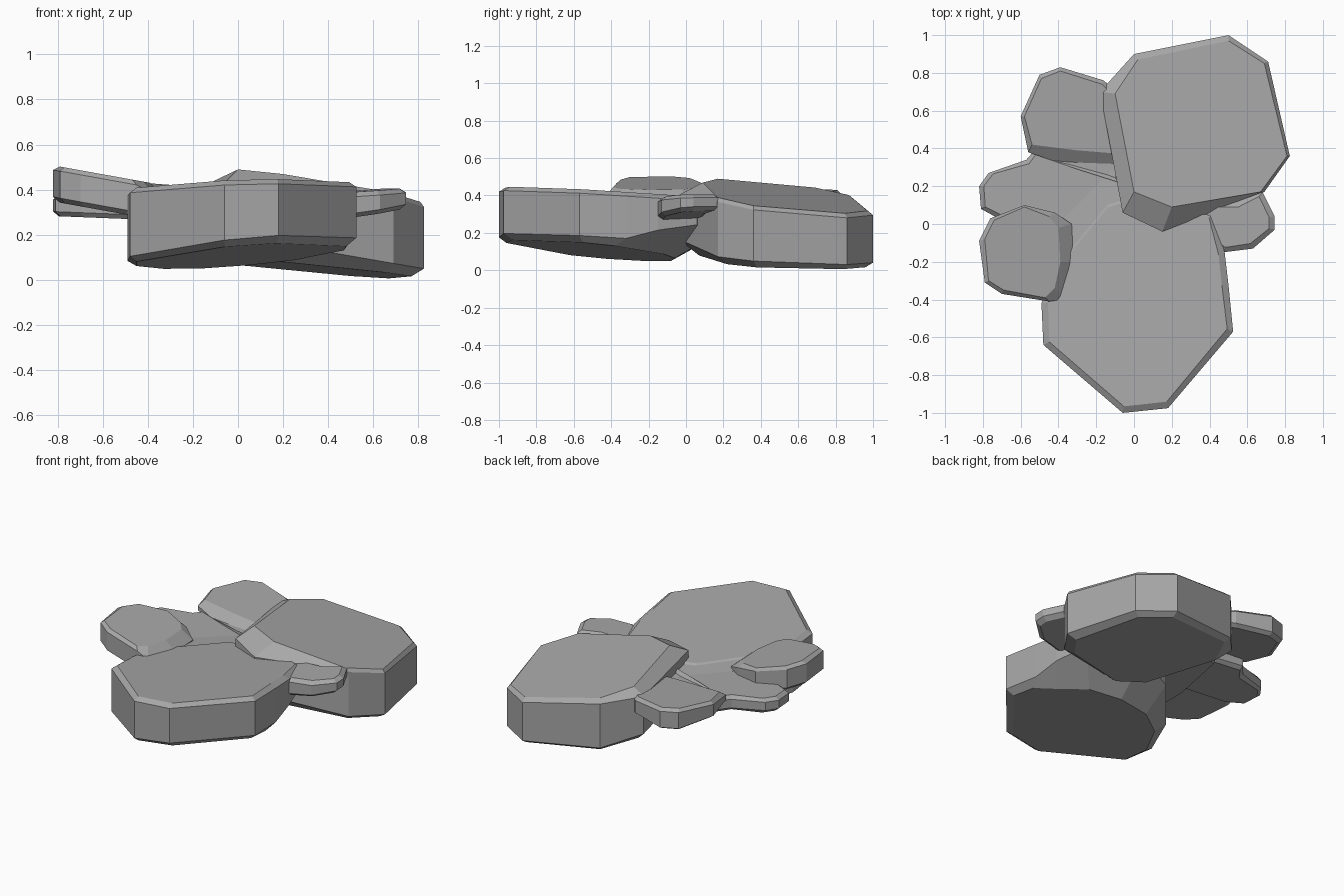
import bpy
import bmesh
from mathutils import Vector

cube = bpy.data.objects.get("Cube")
if cube:
    bpy.data.objects.remove(cube, do_unlink=True)

stone = bpy.data.materials.new("stone_grey")
stone.use_nodes = True
GREY = (0.39, 0.39, 0.39, 1)
stone.diffuse_color = GREY
bsdf = stone.node_tree.nodes["Principled BSDF"]
bsdf.inputs["Base Color"].default_value = GREY
bsdf.inputs["Roughness"].default_value = 0.9


def plane_z(plane, p):
    """Height of a tilted plane (z, x slope, y slope) at point p."""
    return plane[0] + plane[1] * p.x + plane[2] * p.y


def shrink(points, amount):
    """Pull an outline toward its middle by a fixed distance."""
    mid = sum(points, Vector((0, 0))) / len(points)
    return [p + (mid - p).normalized() * amount for p in points]


def slab(name, outline, top, bottom, edge=0.03, top_outline=None, bottom_outline=None):
    """Flat stone: polygon sides, tilted top and bottom, chamfered rims."""
    outer = [Vector(p) for p in outline]
    inner_top = [Vector(p) for p in top_outline] if top_outline else shrink(outer, edge)
    inner_bottom = [Vector(p) for p in bottom_outline] if bottom_outline else shrink(outer, edge)
    bm = bmesh.new()
    rings = [[], [], [], []]
    for o, t, b in zip(outer, inner_top, inner_bottom):
        drop = max(0.02, 0.65 * (o - t).length)
        rise = max(0.02, 0.65 * (o - b).length)
        rings[0].append(bm.verts.new((b.x, b.y, plane_z(bottom, b))))
        rings[1].append(bm.verts.new((o.x, o.y, plane_z(bottom, o) + rise)))
        rings[2].append(bm.verts.new((o.x, o.y, plane_z(top, o) - drop)))
        rings[3].append(bm.verts.new((t.x, t.y, plane_z(top, t))))
    n = len(outer)
    for low, high in zip(rings, rings[1:]):
        for i in range(n):
            j = (i + 1) % n
            bm.faces.new((low[i], low[j], high[j], high[i]))
    bm.faces.new(rings[0])
    bm.faces.new(rings[-1])
    bmesh.ops.recalc_face_normals(bm, faces=bm.faces)
    mesh = bpy.data.meshes.new(name)
    bm.to_mesh(mesh)
    bm.free()
    mesh.materials.append(stone)
    obj = bpy.data.objects.new(name, mesh)
    bpy.context.collection.objects.link(obj)


# Large front stone, undercut at the back
slab("front_stone",
     [(-.48, -.64), (-.06, -1), (.18, -.975), (.525, -.57), (.5, -.32), (.48, -.15),
      (.42, .06), (.1, .2), (-.15, .12), (-.37, -.14), (-.49, -.42)],
     (.385, .03, -.06), (.055, .08, -.1), .035,
     bottom_outline=[(-.45, -.62), (-.06, -.96), (.17, -.93), (.48, -.55), (.47, -.38),
                     (.38, -.28), (.25, -.12), (.05, -.06), (-.16, -.08), (-.33, -.2),
                     (-.45, -.42)])

# Large back stone with a broad chamfer on its inner sides
slab("back_stone",
     [(0, .9), (.5, 1), (.71, .86), (.825, .36), (.69, .17),
      (.15, -.04), (-.06, .06), (-.18, .7)],
     (.51, -.15, -.12), (.1, -.09, -.04), .04,
     [(.02, .87), (.5, .97), (.69, .85), (.81, .36), (.67, .17),
      (.2, .09), (0, .17), (-.1, .69)],
     [(.02, .87), (.5, .96), (.67, .84), (.77, .38), (.65, .22),
      (.2, .07), (.04, .16), (-.1, .64)])

# Thin bridge joining the stones in the middle
slab("middle_bridge",
     [(.2, .1), (.1, .3), (-.08, .5), (-.3, .4), (-.38, 0), (-.38, -.15), (-.1, -.1)],
     (.376, .03, -.06), (.24, 0, 0), .01)

# Small stones around the rim
slab("back_right_stone",
     [(-.6, .57), (-.5, .79), (-.39, .83), (-.16, .76), (-.04, .65),
      (-.08, .22), (-.3, .29), (-.56, .38)],
     (.372, -.06, .04), (.39, 0, -.13), .03,
     [(-.58, .57), (-.49, .77), (-.39, .81), (-.17, .74), (-.06, .63),
      (-.06, .37), (-.3, .39), (-.54, .42)])
slab("side_right_stone",
     [(-.82, .2), (-.77, .27), (-.57, .34), (-.5, .42), (-.3, .4),
      (-.06, .34), (-.1, .15), (-.3, 0), (-.7, .02), (-.81, .08)],
     (.352, -.03, 0), (.25, -.04, 0), .025)
slab("front_right_stone",
     [(-.82, -.09), (-.76, .03), (-.58, .1), (-.42, .06), (-.33, 0),
      (-.32, -.2), (-.38, -.4), (-.45, -.41), (-.7, -.37), (-.79, -.31)],
     (.36, -.18, 0), (.2, -.18, 0), .03,
     [(-.79, -.08), (-.74, .02), (-.58, .09), (-.45, .04), (-.4, -.02),
      (-.39, -.2), (-.42, -.34), (-.47, -.39), (-.69, -.35), (-.77, -.3)])
slab("left_stone",
     [(.55, .12), (.68, .17), (.745, .04), (.745, -.03), (.63, -.13),
      (.47, -.15), (.3, -.02), (.35, .1)],
     (.362, .06, .03), (.22, .13, .08), .03)
